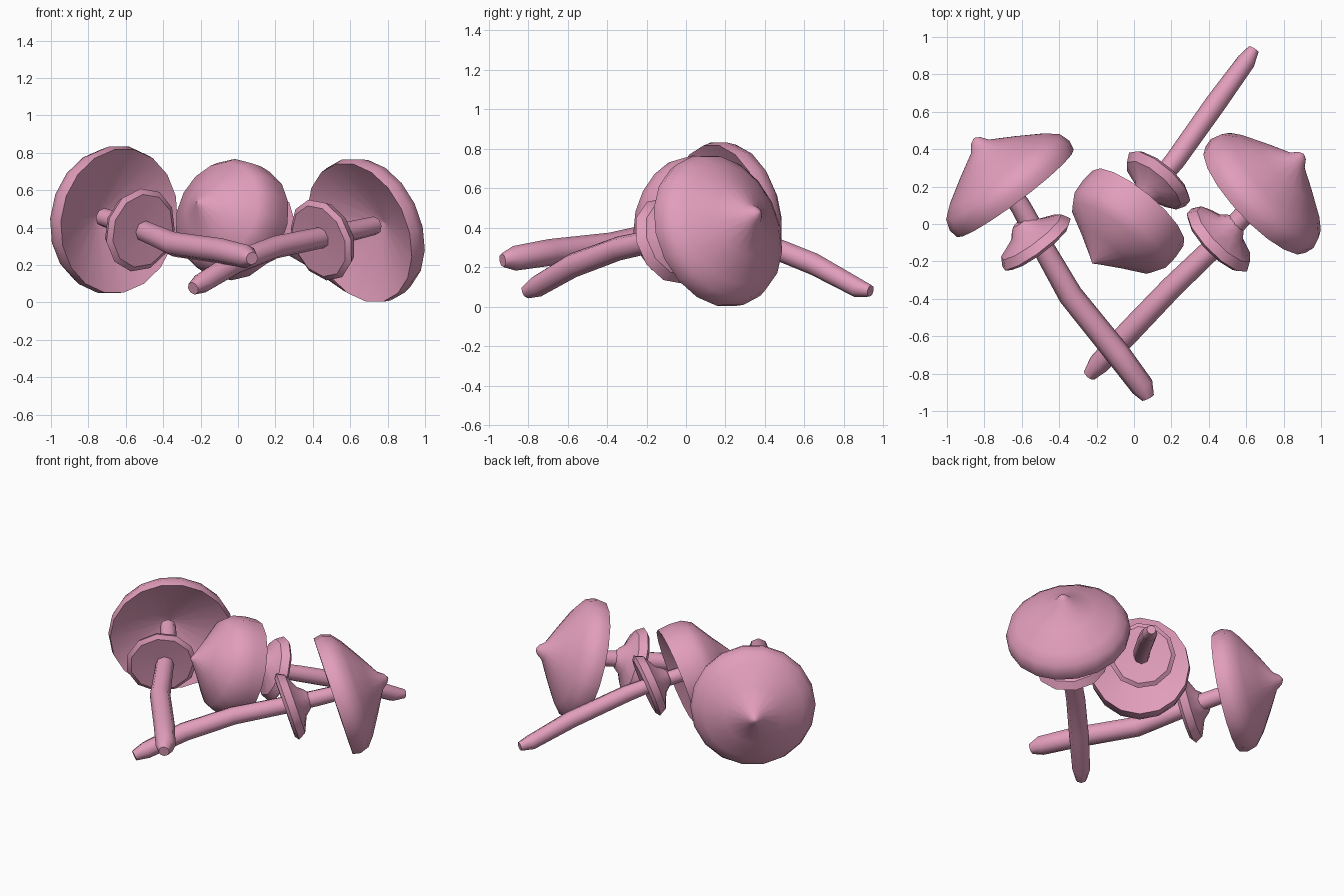
import bpy, bmesh, math
from mathutils import Vector

if "Cube" in bpy.data.objects:
    bpy.data.objects.remove(bpy.data.objects["Cube"])

pink = bpy.data.materials.new("pink")
pink.diffuse_color = (0.76, 0.34, 0.50, 1)
pink.use_nodes = True
pink.node_tree.nodes["Principled BSDF"].inputs["Base Color"].default_value = pink.diffuse_color


def loft(name, rings, sides, sharp=35):
    """Skin circles given as (centre, axis, radius) into one closed mesh."""
    bm = bmesh.new()
    loops = []
    for c, a, r in rings:
        a = a.normalized()
        side = a.cross(Vector((0, 0, 1))).normalized()
        up = side.cross(a)
        loops.append([bm.verts.new(c + r * (side * math.cos(t) + up * math.sin(t)))
                      for t in (2 * math.pi * i / sides for i in range(sides))])
    for lo, hi in zip(loops, loops[1:]):
        for i in range(sides):
            j = (i + 1) % sides
            bm.faces.new((lo[i], lo[j], hi[j], hi[i]))
    bm.faces.new(loops[0][::-1])
    bm.faces.new(loops[-1])
    bmesh.ops.recalc_face_normals(bm, faces=bm.faces)
    me = bpy.data.meshes.new(name)
    bm.to_mesh(me)
    bm.free()
    me.materials.append(pink)
    ob = bpy.data.objects.new(name, me)
    bpy.context.collection.objects.link(ob)
    bpy.context.view_layer.objects.active = ob
    bpy.ops.object.select_all(action='DESELECT')
    ob.select_set(True)
    bpy.ops.object.shade_smooth_by_angle(angle=math.radians(sharp))
    return ob


def lathe(name, centre, axis, profile, sides):
    """Profile of (radius, height along axis)."""
    c, a = Vector(centre), Vector(axis).normalized()
    return loft(name, [(c + a * h, a, r) for r, h in profile], sides)


def stem(name, pts, radii):
    p = [Vector(q) for q in pts]
    n = len(p)
    return loft(name, [(p[i], p[min(i + 1, n - 1)] - p[max(i - 1, 0)], radii[i])
                       for i in range(n)], 8, 55)


# profiles: hollow conical caps and a flared skirt
wide_cap = [(0.003, 0.37), (0.03, 0.355), (0.06, 0.315), (0.19, 0.24), (0.32, 0.16),
            (0.38, 0.11), (0.40, 0.05), (0.39, 0.0), (0.37, 0.01), (0.003, 0.19)]
round_cap = [(0.003, 0.38), (0.03, 0.36), (0.15, 0.28), (0.28, 0.20), (0.315, 0.14),
             (0.322, 0.06), (0.315, -0.02), (0.295, -0.015), (0.003, 0.08)]
skirt = [(0.045, 0.16), (0.065, 0.145), (0.10, 0.105), (0.20, 0.06), (0.228, 0.01),
         (0.20, -0.01), (0.04, 0.0)]

# left mushroom
stem("left_stem", [(0.075, -0.93, 0.235), (0.045, -0.87, 0.245), (-0.09, -0.69, 0.275),
                   (-0.34, -0.38, 0.31), (-0.50, -0.10, 0.38), (-0.61, 0.10, 0.42),
                   (-0.72, 0.25, 0.455)],
     [0.035, 0.063, 0.068, 0.066, 0.058, 0.055, 0.05])
lathe("left_skirt", (-0.515, -0.115, 0.385), (-0.6, 0.8, 0.2), skirt, 11)
lathe("left_cap", (-0.635, 0.165, 0.435), (-0.6, 0.8, 0.12), wide_cap, 18)

# right mushroom
stem("right_stem", [(-0.24, -0.81, 0.075), (-0.19, -0.75, 0.105), (-0.02, -0.57, 0.21),
                    (0.20, -0.34, 0.295), (0.44, -0.11, 0.345), (0.58, 0.04, 0.375),
                    (0.73, 0.21, 0.41)],
     [0.035, 0.057, 0.063, 0.061, 0.058, 0.055, 0.05])
lathe("right_skirt", (0.44, -0.095, 0.33), (0.7, 0.67, 0.3), skirt, 11)
lathe("right_cap", (0.65, 0.13, 0.372), (0.7, 0.66, 0.29), wide_cap, 18)

# middle mushroom, leaning the other way
stem("middle_stem", [(0.64, 0.935, 0.08), (0.60, 0.87, 0.095), (0.44, 0.65, 0.215),
                     (0.22, 0.34, 0.34), (0.13, 0.23, 0.38), (-0.04, 0.01, 0.44)],
     [0.03, 0.05, 0.057, 0.055, 0.05, 0.05])
lathe("middle_skirt", (0.14, 0.25, 0.38), (-0.64, -0.74, 0.35),
      [(r * 0.93, h) for r, h in skirt], 11)
lathe("middle_cap", (0.01, 0.07, 0.425), (-0.63, -0.76, 0.30), round_cap, 16)
